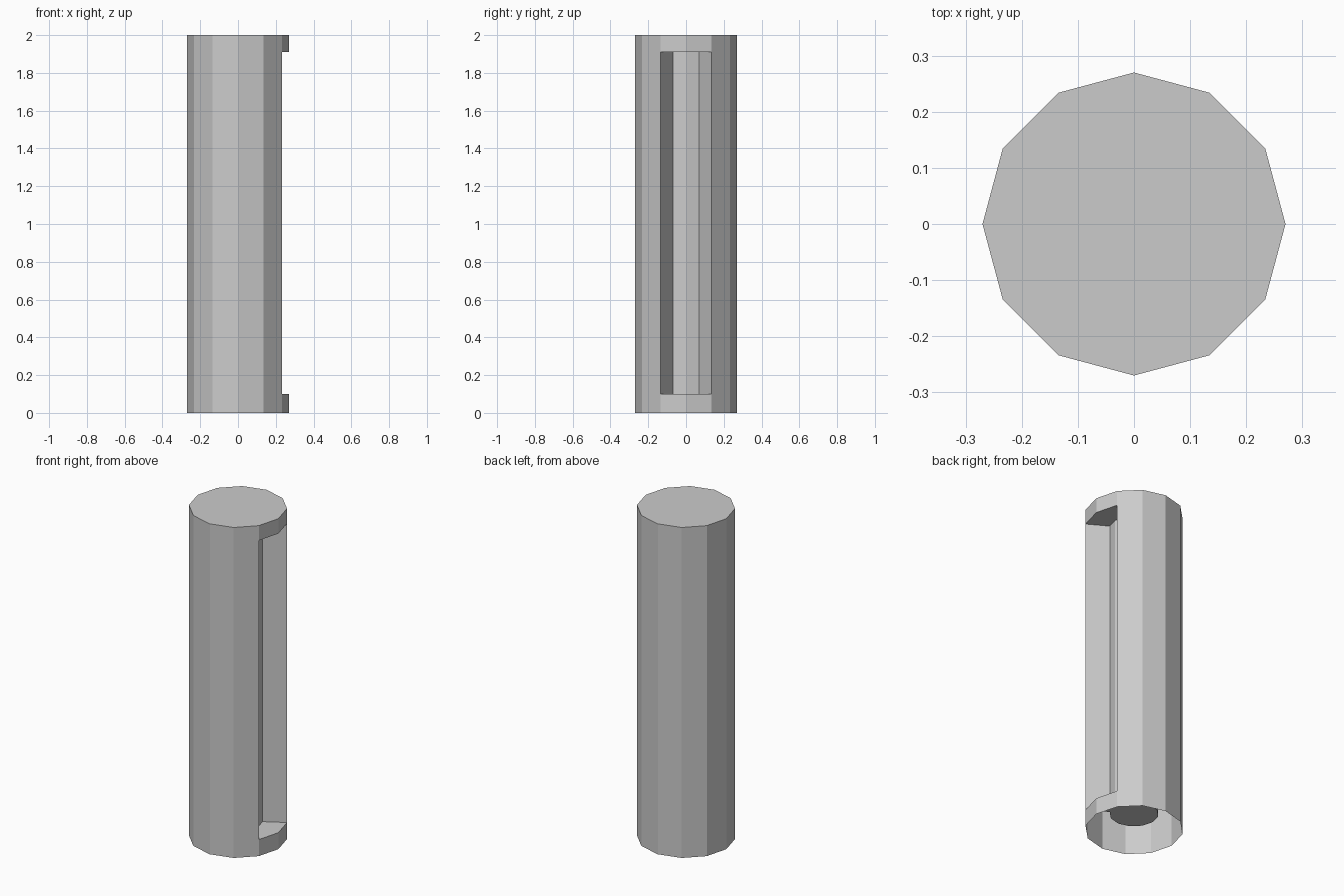
import bpy, bmesh
from math import cos, sin, pi

if "Cube" in bpy.data.objects:
    bpy.data.objects.remove(bpy.data.objects["Cube"])

SIDES, R, R_CORE = 12, 0.27, 0.135
LEVELS = (0.0, 0.10, 1.91, 2.0)      # base, slot bottom, slot top, top
WINDOW = (SIDES - 1, 0)              # the two facets facing +x

bm = bmesh.new()


def ring(radius, z):
    return [bm.verts.new((radius * cos(2 * pi * i / SIDES), radius * sin(2 * pi * i / SIDES), z))
            for i in range(SIDES)]


def wall(low, high, skip=()):
    for i in range(SIDES):
        if i not in skip:
            j = (i + 1) % SIDES
            bm.faces.new((low[i], low[j], high[j], high[i]))


outer = [ring(R, z) for z in LEVELS]
core = [ring(R_CORE, z) for z in LEVELS[1:3]]

# Outer shell: open at the bottom, closed on top, with a tall side window
wall(outer[0], outer[1])
wall(outer[1], outer[2], WINDOW)
wall(outer[2], outer[3])
bm.faces.new(outer[3])

# Inner core, closed at both ends
wall(core[0], core[1])
bm.faces.new(core[0][::-1])
bm.faces.new(core[1])

# Window recess: sill, lintel and radial side walls reaching the core
for i in WINDOW:
    j = (i + 1) % SIDES
    bm.faces.new((outer[1][i], outer[1][j], core[0][j], core[0][i]))
    bm.faces.new((core[1][i], core[1][j], outer[2][j], outer[2][i]))
a, b = SIDES - 1, 1
bm.faces.new((core[0][a], core[1][a], outer[2][a], outer[1][a]))
bm.faces.new((outer[1][b], outer[2][b], core[1][b], core[0][b]))

mesh = bpy.data.meshes.new("slotted_column")
bm.to_mesh(mesh)
bm.free()
bpy.context.collection.objects.link(bpy.data.objects.new("slotted_column", mesh))
